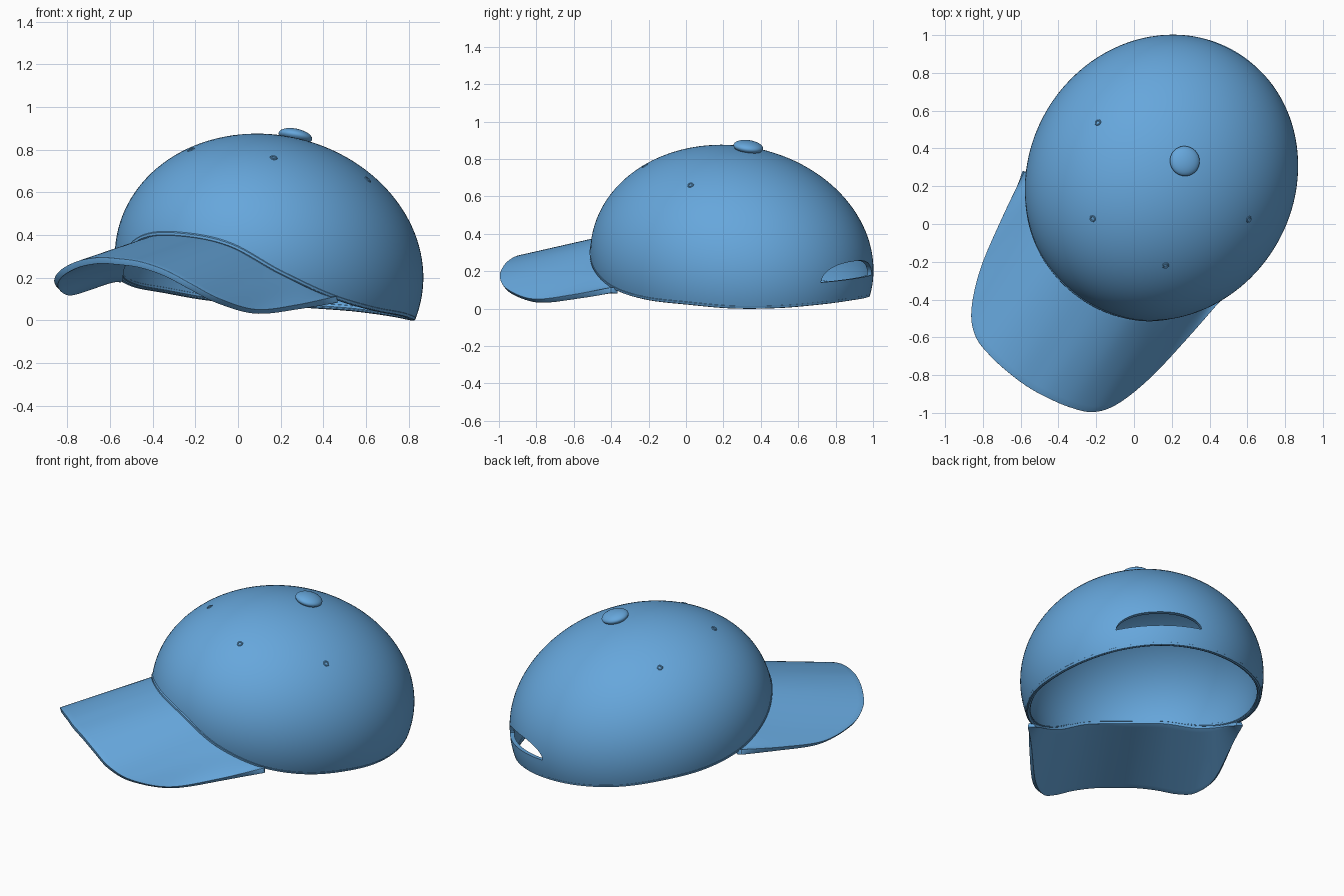
import bpy, bmesh, math
from mathutils import Vector, Matrix

if "Cube" in bpy.data.objects:
    bpy.data.objects.remove(bpy.data.objects["Cube"])

A, B, H, Z0 = 0.703, 0.775, 0.62, 0.25      # crown half width, half length, height, widest level
CV, PITCH, ROLL = 0.285, 0.08, 0.082        # crown centre, forward and sideways lean
YAW = Matrix.Rotation(math.radians(-32.7), 3, 'Z')

blue = bpy.data.materials.new("cap blue")
blue.diffuse_color = (0.133, 0.385, 0.715, 1)
blue.use_nodes = True
blue.node_tree.nodes["Principled BSDF"].inputs["Base Color"].default_value = blue.diffuse_color


def place(x, y, z):
    """Cap space (peak towards -y, crown centred) to world space."""
    return YAW @ Vector((-0.01 + x + 0.075 * (z - Z0), CV + y, z - ROLL * x))


def smooth_sample(table, s):
    """Catmull-Rom value of a table at a fractional index."""
    n = len(table) - 1
    i = min(max(int(math.floor(s)), 0), n - 1)
    f = s - i
    p = [Vector(table[min(max(i + k, 0), n)]) for k in (-1, 0, 1, 2)]
    return 0.5 * (2 * p[1] + (p[2] - p[0]) * f + (2 * p[0] - 5 * p[1] + 4 * p[2] - p[3]) * f * f
                  + (3 * p[1] - p[0] - 3 * p[2] + p[3]) * f ** 3)


# rim height every 20 degrees from the front to the back
RIM = [.39, .362, .25, .157, .105, .078, .05, .04, .042, .045]
RIM_FULL = [(z, 0) for z in RIM[:0:-1] + RIM]


def rim_z(phi):
    return smooth_sample(RIM_FULL, (math.degrees(phi) + 180) / 20)[0]


def crown_local(phi, t, k=1.0):
    c = math.cos(t) * k
    y = -B * math.cos(phi) * c
    return A * math.sin(phi) * c, y, Z0 + H * math.sin(t) - PITCH * y


def rim_t(phi):
    c = 1.0
    for _ in range(4):
        s = (rim_z(phi) - Z0 - PITCH * B * math.cos(phi) * c) / H
        c = math.sqrt(1 - s * s)
    return math.asin(s)


def make(name, verts, faces):
    me = bpy.data.meshes.new(name)
    me.from_pydata(verts, [], faces)
    ob = bpy.data.objects.new(name, me)
    bpy.context.collection.objects.link(ob)
    return ob


def activate(ob):
    bpy.ops.object.select_all(action='DESELECT')
    ob.select_set(True)
    bpy.context.view_layer.objects.active = ob


def finish(ob, angle=40):
    activate(ob)
    for m in list(ob.modifiers):
        bpy.ops.object.modifier_apply(modifier=m.name)
    ob.data.materials.clear()
    ob.data.materials.append(blue)
    bpy.ops.object.shade_smooth_by_angle(angle=math.radians(angle))


# crown shell
N, R = 144, 36
phis = [-math.pi + 2 * math.pi * i / N for i in range(N)]
verts, faces = [], []
for j in range(R):
    for p in phis:
        t0 = rim_t(p)
        verts.append(place(*crown_local(p, t0 + (math.pi / 2 - t0) * j / R)))
verts.append(place(*crown_local(0, math.pi / 2)))
for j in range(R):
    for i in range(N):
        k = (i + 1) % N
        if j < R - 1:
            faces.append((j * N + i, j * N + k, (j + 1) * N + k, (j + 1) * N + i))
        else:
            faces.append((j * N + i, j * N + k, R * N))
crown = make("crown", verts, faces)
sol = crown.modifiers.new("thickness", 'SOLIDIFY')
sol.thickness, sol.offset = 0.025, -1

# half-moon opening at the back
outline = []
M = 32
for i in range(M + 1):
    x = -0.25 * math.cos(math.pi * i / M)
    outline.append((x, 0.16 + 0.092 * math.sqrt(max(0, 1 - abs(x / 0.25) ** 2.6))))
K = len(outline)
cv = [place(x, y, z) for y in (0.45, 1.0) for x, z in outline]
cf = [tuple(range(K)), tuple(range(2 * K - 1, K - 1, -1))]
cf += [(i, i + K, (i + 1) % K + K, (i + 1) % K) for i in range(K)]
cutter = make("opening_cutter", cv, cf)
cutter.hide_render = True
bm = bmesh.new()
bm.from_mesh(cutter.data)
bmesh.ops.recalc_face_normals(bm, faces=bm.faces)
bm.to_mesh(cutter.data)
bm.free()
cut = crown.modifiers.new("opening", 'BOOLEAN')
cut.operation, cut.object, cut.solver = 'DIFFERENCE', cutter, 'EXACT'
finish(crown)
bpy.data.objects.remove(cutter, do_unlink=True)

# rounded binding along the rim
cu = bpy.data.curves.new("rim_binding", 'CURVE')
cu.dimensions, cu.bevel_depth, cu.bevel_resolution = '3D', 0.015, 2
sp = cu.splines.new('POLY')
sp.points.add(N - 1)
sp.use_cyclic_u = True
for pt, p in zip(sp.points, phis):
    x, y, z = crown_local(p, rim_t(p), 0.985)
    pt.co = (*place(x, y, z + 0.012), 1)
binding = bpy.data.objects.new("rim_binding", cu)
bpy.context.collection.objects.link(binding)
activate(binding)
bpy.ops.object.convert(target='MESH')
finish(bpy.context.object)

# curved brim: outer edge x, y, z and the matching rim angle, for one half
EDGE = [(0, -1.03, .29, 0), (.12, -1.022, .285, 10), (.25, -1.0, .255, 20), (.37, -.955, .20, 30),
        (.46, -.85, .14, 38), (.535, -.64, .095, 47), (.585, -.36, .122, 54), (.622, -.087, .165, 62)]
FULL = [(-x, y, z, -a) for x, y, z, a in EDGE[:0:-1]] + EDGE
S, J = 112, 16
verts, faces = [], []
for i in range(S + 1):
    x1, y1, z1, a = smooth_sample(FULL, i / S * (len(FULL) - 1))
    phi = math.radians(a)
    x0, y0, _ = crown_local(phi, rim_t(phi), 0.975)
    z0 = rim_z(phi) + 0.008
    for j in range(J + 1):
        f = j / J
        verts.append(place(x0 + (x1 - x0) * f, y0 + (y1 - CV - y0) * f, z0 + (z1 - z0) * f))
W = J + 1
for i in range(S):
    for j in range(J):
        faces.append((i * W + j + 1, (i + 1) * W + j + 1, (i + 1) * W + j, i * W + j))
brim = make("brim", verts, faces)
sol = brim.modifiers.new("thickness", 'SOLIDIFY')
sol.thickness, sol.offset = 0.03, -1
bev = brim.modifiers.new("round edge", 'BEVEL')
bev.width, bev.segments, bev.limit_method, bev.angle_limit = 0.011, 3, 'ANGLE', math.radians(50)
finish(brim)


def surface(x, y):
    """World point and normal of the crown above a cap-space x, y."""
    def p(x, y):
        c2 = (x / A) ** 2 + (y / B) ** 2
        return place(x, y, Z0 + H * math.sqrt(1 - c2) - PITCH * y)
    e = 0.01
    n = (p(x + e, y) - p(x - e, y)).cross(p(x, y + e) - p(x, y - e)).normalized()
    return p(x, y), n


# button on top
pos, nrm = surface(0.01, 0.137)
bpy.ops.mesh.primitive_uv_sphere_add(segments=40, ring_count=20, radius=1)
button = bpy.context.object
button.name = "top_button"
button.scale = (0.08, 0.08, 0.034)
button.rotation_euler = nrm.to_track_quat('Z', 'Y').to_euler()
button.location = pos + nrm * 0.016
finish(button)

# stitched eyelets, two on each side
for x, y, label in ((0.23, -0.38, "front"), (0.475, 0.064, "side")):
    for side in (-1, 1):
        pos, nrm = surface(side * x, y)
        bpy.ops.mesh.primitive_torus_add(major_radius=0.013, minor_radius=0.005,
                                         major_segments=20, minor_segments=8)
        ring = bpy.context.object
        ring.name = f"{label}_eyelet_{'left' if side < 0 else 'right'}"
        ring.rotation_euler = nrm.to_track_quat('Z', 'Y').to_euler()
        ring.location = pos
        finish(ring)
